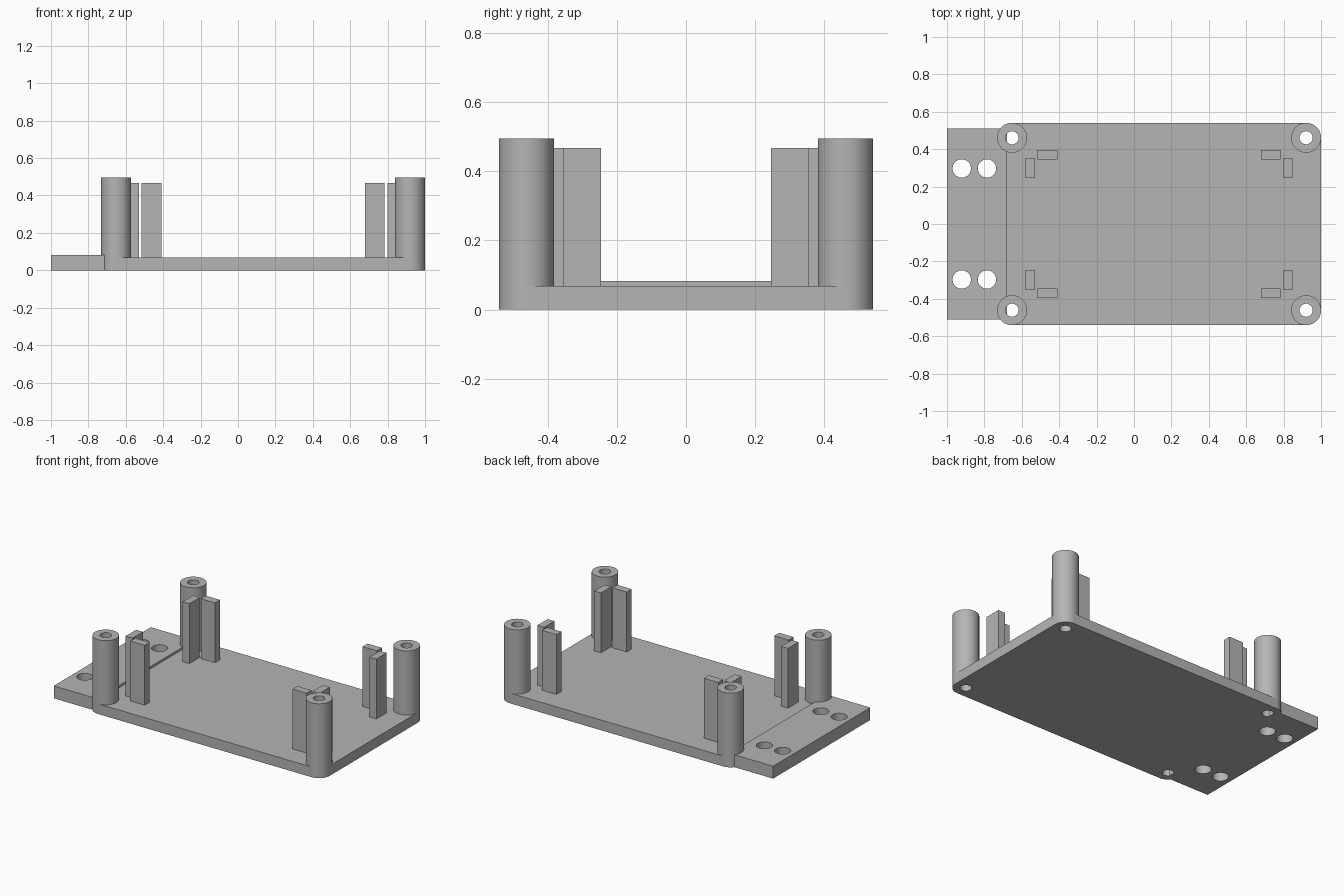
import bpy
import bmesh
from math import cos, sin, pi

cube = bpy.data.objects.get("Cube")
if cube:
    bpy.data.objects.remove(cube, do_unlink=True)

# Main sizes
PLATE_H, TAB_H, POST_H, RAIL_H = 0.068, 0.083, 0.495, 0.467
MID_X = 0.134                 # centre of the plate between the posts
POST_X, POST_Y = 0.786, 0.461  # post offsets from the plate centre
POST_R, BORE_R, MOUNT_R = 0.08, 0.035, 0.049
SIDES = 48

grey = bpy.data.materials.new("plain grey")
grey.use_nodes = True
colour = (0.46, 0.46, 0.46, 1)
grey.diffuse_color = colour
grey.node_tree.nodes["Principled BSDF"].inputs["Base Color"].default_value = colour


def arc(x, y, r, start=0.0, sweep=2 * pi, steps=SIDES, closed=True):
    """Points on an arc; the last point is left out for a full circle."""
    count = steps if closed else steps + 1
    return [(x + r * cos(start + sweep * i / steps),
             y + r * sin(start + sweep * i / steps)) for i in range(count)]


def rectangle(x0, x1, y0, y1):
    return [(x0, y0), (x1, y0), (x1, y1), (x0, y1)]


def prism(name, outline, z0, z1):
    """Extrude a flat outline from z0 to z1."""
    bm = bmesh.new()
    face = bm.faces.new([bm.verts.new((x, y, z0)) for x, y in outline])
    top = bmesh.ops.extrude_face_region(bm, geom=[face])["geom"]
    verts = [v for v in top if isinstance(v, bmesh.types.BMVert)]
    bmesh.ops.translate(bm, verts=verts, vec=(0, 0, z1 - z0))
    bmesh.ops.recalc_face_normals(bm, faces=bm.faces)
    mesh = bpy.data.meshes.new(name)
    bm.to_mesh(mesh)
    bm.free()
    mesh.materials.append(grey)
    obj = bpy.data.objects.new(name, mesh)
    bpy.context.collection.objects.link(obj)
    return obj


def select_only(obj):
    bpy.ops.object.select_all(action='DESELECT')
    obj.select_set(True)
    bpy.context.view_layer.objects.active = obj


def drill(obj, centres, radius):
    """Cut round through holes at the given centres."""
    for x, y in centres:
        cutter = prism("hole_cutter", arc(x, y, radius), -0.1, 0.7)
        cutter.hide_render = True
        mod = obj.modifiers.new("hole", 'BOOLEAN')
        mod.operation = 'DIFFERENCE'
        mod.solver = 'EXACT'
        mod.object = cutter
        select_only(obj)
        bpy.ops.object.modifier_apply(modifier=mod.name)
        bpy.data.objects.remove(cutter, do_unlink=True)


def smooth(obj):
    select_only(obj)
    bpy.ops.object.shade_smooth_by_angle(angle=pi / 6)


# Corners in counter-clockwise order
signs = [(1, 1), (-1, 1), (-1, -1), (1, -1)]
corners = [(MID_X + sx * POST_X, sy * POST_Y) for sx, sy in signs]

# Base plate with rounded corners
outline = []
for i, (x, y) in enumerate(corners):
    outline += arc(x, y, POST_R, i * pi / 2, pi / 2, SIDES // 4, closed=False)
plate = prism("base_plate", outline, 0, PLATE_H)
drill(plate, corners, BORE_R)
smooth(plate)

# Thicker mounting tab on the right end
tab = prism("mounting_tab", rectangle(-1, -0.68, -0.511, 0.511), 0, TAB_H)
drill(tab, [(x, y) for x in (-0.921, -0.786) for y in (-0.297, 0.297)], MOUNT_R)
smooth(tab)

# Hollow posts and the pair of guide rails beside each one
for (sx, sy), (x, y) in zip(signs, corners):
    place = ("back" if sy > 0 else "front") + ("_left" if sx > 0 else "_right")
    post = prism(place + "_post", arc(x, y, POST_R), PLATE_H, POST_H)
    drill(post, [(x, y)], BORE_R)
    smooth(post)
    for kind, x0, x1, y0, y1 in (("side_rail", 0.664, 0.714, 0.245, 0.354),
                                 ("end_rail", 0.544, 0.649, 0.344, 0.396)):
        prism(place + "_" + kind,
              rectangle(MID_X + sx * x0, MID_X + sx * x1, sy * y0, sy * y1),
              PLATE_H, RAIL_H)
